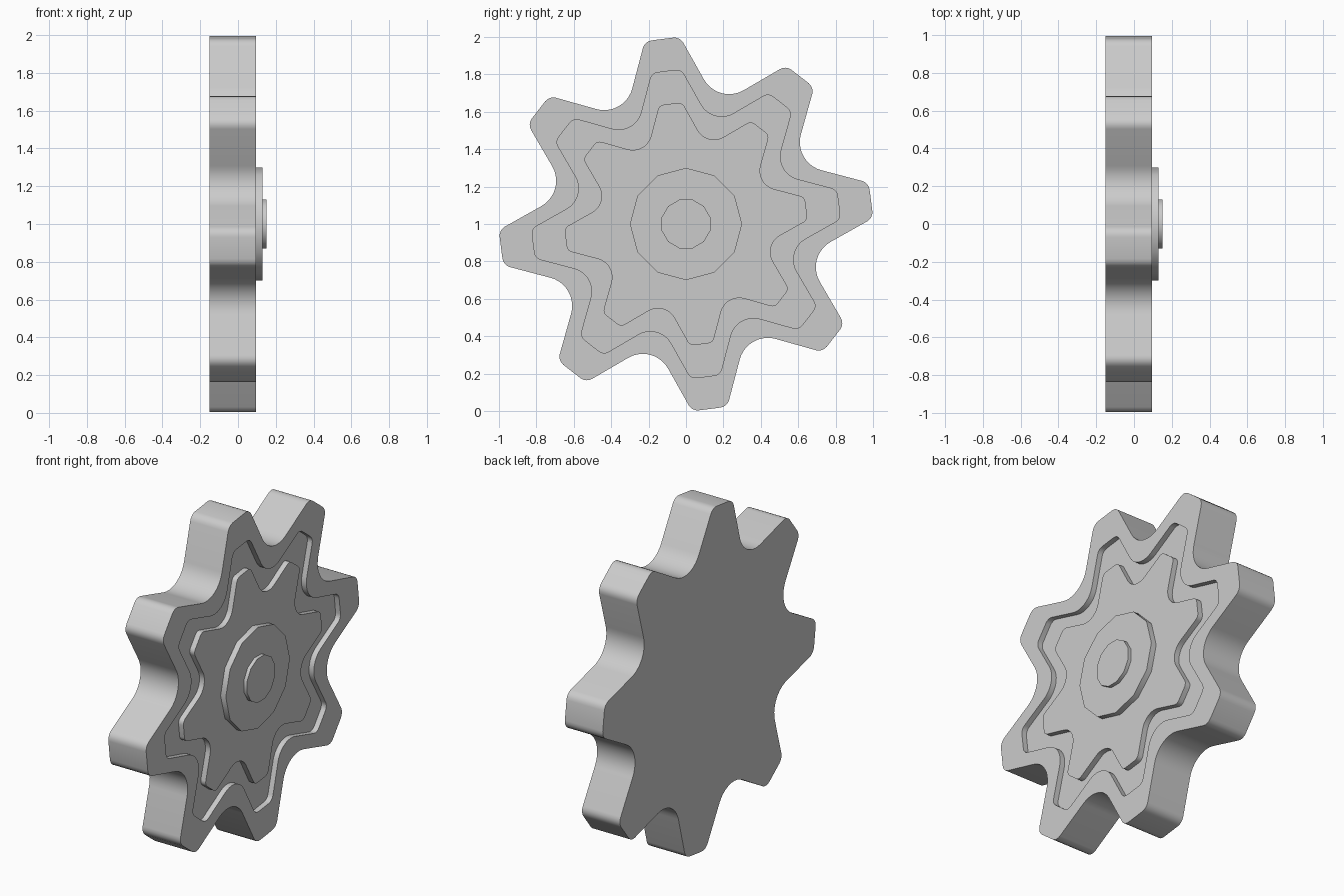
import bpy
import bmesh
from math import cos, sin, tan, tau, radians
from mathutils import Vector

cube = bpy.data.objects.get("Cube")
if cube:
    bpy.data.objects.remove(cube, do_unlink=True)

TEETH = 8
FIRST_TOOTH = radians(97.3)
BACK, FACE, FLOOR = -0.152, 0.096, 0.064
CENTRE = Vector((0, 0, 1))

grey = bpy.data.materials.new("plain grey")
grey.diffuse_color = (0.6, 0.6, 0.6, 1)
grey.use_nodes = True
grey.node_tree.nodes["Principled BSDF"].inputs["Base Color"].default_value = (0.6, 0.6, 0.6, 1)


def polar(r, a):
    return Vector((r * cos(a), r * sin(a)))


def fillet(before, corner, after, radius, steps):
    """Points of an arc that rounds one corner."""
    u, v = (before - corner).normalized(), (after - corner).normalized()
    half = u.angle(v) / 2
    centre = corner + (u + v).normalized() * radius / sin(half)
    start = corner + u * radius / tan(half) - centre
    end = corner + v * radius / tan(half) - centre
    return [centre + start.slerp(end, i / steps) * radius for i in range(steps + 1)]


def gear_outline():
    corners = []
    for i in range(TEETH):
        axis = FIRST_TOOTH + i * tau / TEETH
        out, side = polar(1, axis), polar(1, axis + tau / 4)
        corners += [(out * 0.997 - side * 0.095, 0.055, 4),
                    (out * 0.997 + side * 0.095, 0.055, 4),
                    (polar(0.659, axis + tau / TEETH / 2), 0.155, 10)]
    points = []
    for i, (corner, radius, steps) in enumerate(corners):
        after = corners[(i + 1) % len(corners)][0]
        points += fillet(corners[i - 1][0], corner, after, radius, steps)
    return points


def circle_outline(radius, sides, turn):
    return [polar(radius, turn + i * tau / sides) for i in range(sides)]


def build(name, outline, levels):
    """Join scaled copies of an outline, given as (scale, x), and cap both ends."""
    bm = bmesh.new()
    rings = [[bm.verts.new(CENTRE + Vector((x, p.x * s, p.y * s))) for p in outline]
             for s, x in levels]
    n = len(outline)
    for a, b in zip(rings, rings[1:]):
        for i in range(n):
            j = (i + 1) % n
            bm.faces.new((a[i], a[j], b[j], b[i]))
    bm.faces.new(rings[0][::-1])
    bm.faces.new(rings[-1])
    bmesh.ops.recalc_face_normals(bm, faces=bm.faces)
    mesh = bpy.data.meshes.new(name)
    bm.to_mesh(mesh)
    bm.free()
    mesh.materials.append(grey)
    obj = bpy.data.objects.new(name, mesh)
    bpy.context.collection.objects.link(obj)
    bpy.ops.object.select_all(action='DESELECT')
    obj.select_set(True)
    bpy.context.view_layer.objects.active = obj
    bpy.ops.object.shade_smooth_by_angle(angle=radians(35))
    return obj


# Toothed body with a recessed channel following its outline
build("gear_body", gear_outline(),
      [(1, BACK), (1, FACE), (0.825, FACE), (0.825, FLOOR), (0.65, FLOOR), (0.65, FACE)])

# Stepped hub on the right face
build("hub_disc", circle_outline(0.3, 12, 0), [(1, FACE - 0.01), (1, 0.13)])
build("hub_cap", circle_outline(0.135, 12, radians(15)), [(1, 0.12), (1, 0.151)])
